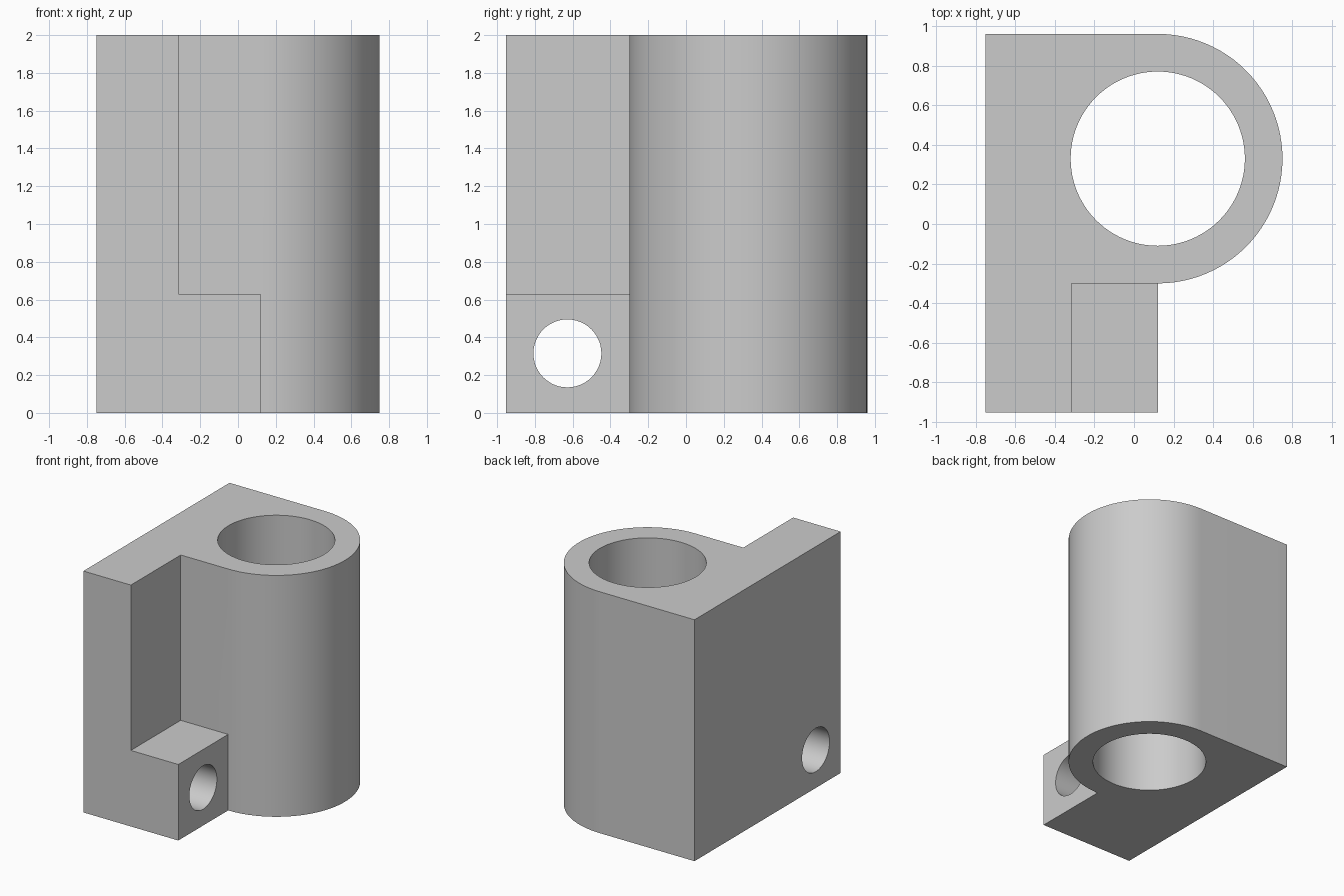
import bpy
import bmesh
from math import cos, sin, pi, radians

cube = bpy.data.objects.get("Cube")
if cube:
    bpy.data.objects.remove(cube, do_unlink=True)

HEIGHT = 2.0
BORE_X, BORE_Y = 0.12, 0.33      # axis of the big bore
OUTER, BORE = 0.63, 0.44         # barrel and bore radii
LEFT, FRONT = -0.75, -0.953      # flat side and front of the block
LUG_TOP, STEP_X = 0.63, -0.315   # low lug and upright flange
ARC_STEPS = 48


def extrude_profile(name, points, height):
    """Solid prism standing on z = 0."""
    bm = bmesh.new()
    base = bm.faces.new([bm.verts.new((x, y, 0)) for x, y in points])
    top = bmesh.ops.extrude_face_region(bm, geom=[base])["geom"]
    verts = [v for v in top if isinstance(v, bmesh.types.BMVert)]
    bmesh.ops.translate(bm, verts=verts, vec=(0, 0, height))
    bmesh.ops.recalc_face_normals(bm, faces=bm.faces[:])
    mesh = bpy.data.meshes.new(name)
    bm.to_mesh(mesh)
    bm.free()
    obj = bpy.data.objects.new(name, mesh)
    bpy.context.collection.objects.link(obj)
    return obj


def cut(target, cutter):
    """Subtract the cutter and discard it."""
    cutter.hide_render = True
    mod = target.modifiers.new(cutter.name, "BOOLEAN")
    mod.operation = "DIFFERENCE"
    mod.solver = "EXACT"
    mod.object = cutter
    bpy.ops.object.select_all(action="DESELECT")
    bpy.context.view_layer.objects.active = target
    target.select_set(True)
    bpy.ops.object.modifier_apply(modifier=mod.name)
    bpy.data.objects.remove(cutter, do_unlink=True)


# Bracket body: square block with a half-round barrel on one side
arc = []
for i in range(ARC_STEPS + 1):
    a = -pi / 2 + pi * i / ARC_STEPS
    arc.append((BORE_X + OUTER * cos(a), BORE_Y + OUTER * sin(a)))
outline = [(LEFT, FRONT), (BORE_X, FRONT)] + arc + [(LEFT, BORE_Y + OUTER)]
bracket = extrude_profile("clamp_bracket", outline, HEIGHT)

# Notch above the lug, leaving the upright flange
back = BORE_Y - OUTER
notch = extrude_profile("notch_cutter", [(STEP_X, -1.2), (0.3, -1.2), (0.3, back), (STEP_X, back)], HEIGHT)
notch.location.z = LUG_TOP
cut(bracket, notch)

# Vertical bore through the barrel
bpy.ops.mesh.primitive_cylinder_add(vertices=96, radius=BORE, depth=3, location=(BORE_X, BORE_Y, 1))
bore = bpy.context.object
bore.name = "bore_cutter"
cut(bracket, bore)

# Bolt hole running sideways through lug and flange
bpy.ops.mesh.primitive_cylinder_add(vertices=48, radius=0.18, depth=3,
                                    location=(0, -0.628, 0.315), rotation=(0, pi / 2, 0))
bolt_hole = bpy.context.object
bolt_hole.name = "bolt_hole_cutter"
cut(bracket, bolt_hole)

# Plain grey finish
grey = bpy.data.materials.new("plain_grey")
grey.use_nodes = True
colour = (0.6, 0.6, 0.6, 1)
grey.diffuse_color = colour
grey.node_tree.nodes["Principled BSDF"].inputs["Base Color"].default_value = colour
bracket.data.materials.clear()
bracket.data.materials.append(grey)

bpy.ops.object.select_all(action="DESELECT")
bracket.select_set(True)
bpy.context.view_layer.objects.active = bracket
bpy.ops.object.shade_smooth_by_angle(angle=radians(30))
